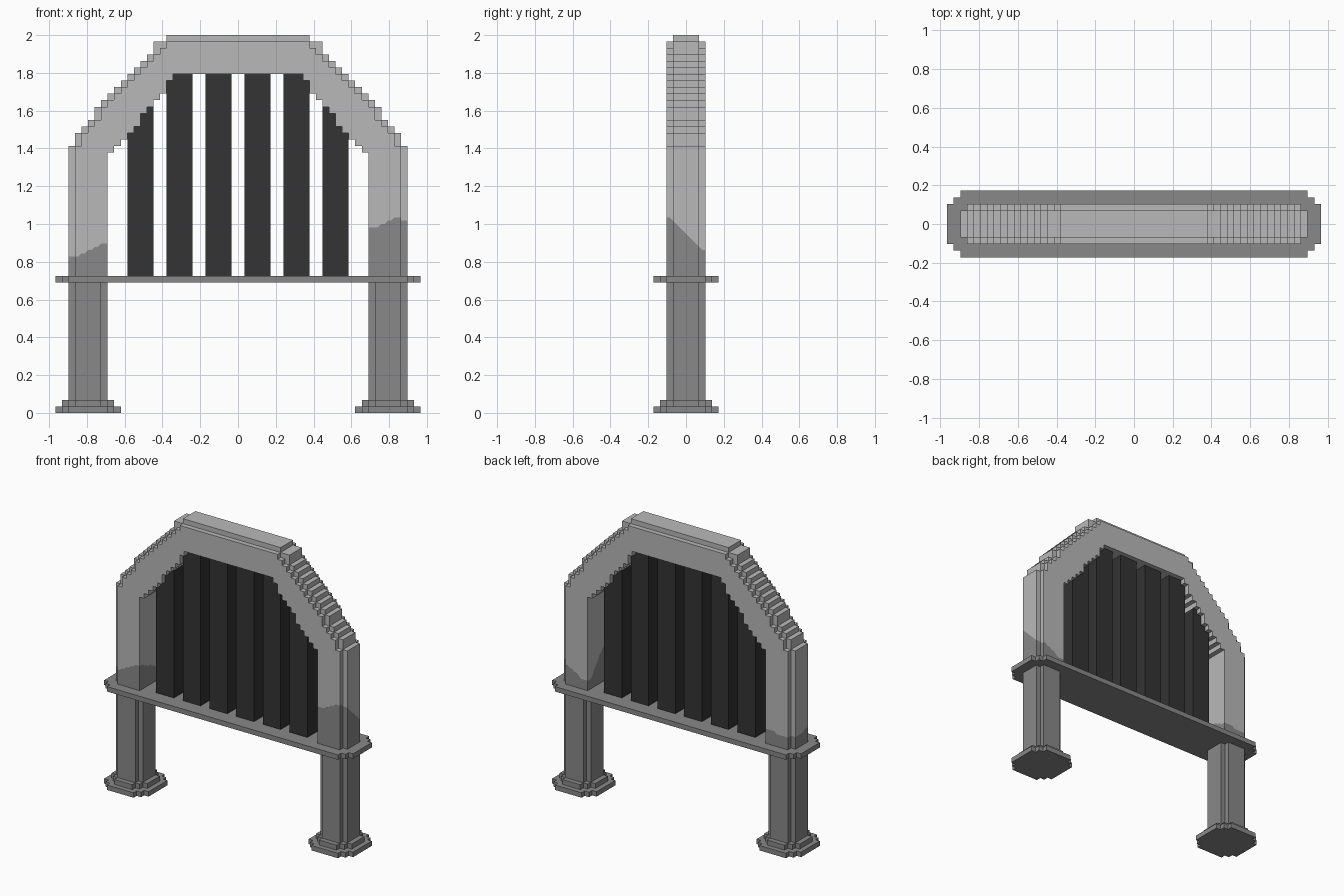
import bpy, bmesh

cube = bpy.data.objects.get("Cube")
if cube:
    bpy.data.objects.remove(cube, do_unlink=True)

U = 2 / 58  # one block unit


def material(name, value):
    m = bpy.data.materials.new(name)
    m.use_nodes = True
    col = (value, value, value, 1)
    m.diffuse_color = col
    bsdf = next(n for n in m.node_tree.nodes if n.type == 'BSDF_PRINCIPLED')
    bsdf.inputs["Base Color"].default_value = col
    bsdf.inputs["Roughness"].default_value = 0.9
    return m


LIGHT = material("light stone", 0.485)
DARK = material("dark stone", 0.25)
IRON = material("dark iron", 0.033)


def finish(name, bm, *mats):
    bmesh.ops.recalc_face_normals(bm, faces=bm.faces[:])
    me = bpy.data.meshes.new(name)
    bm.to_mesh(me)
    bm.free()
    for m in mats:
        me.materials.append(m)
    ob = bpy.data.objects.new(name, me)
    bpy.context.scene.collection.objects.link(ob)
    return ob


def extrude(bm, pts, vec):
    """Extrude a closed outline (block units) along vec."""
    f = bm.faces.new([bm.verts.new([c * U for c in p]) for p in pts])
    r = bmesh.ops.extrude_face_region(bm, geom=[f], use_keep_orig=True)
    verts = [v for v in r["geom"] if isinstance(v, bmesh.types.BMVert)]
    bmesh.ops.translate(bm, verts=verts, vec=[c * U for c in vec])


def stepped_outline(cx, hx, hy, cut):
    """Rectangle with staircase corners, seen from above."""
    quarter = []
    for i in range(cut + 1):
        quarter.append((hx - i, hy - cut + i))
        if i < cut:
            quarter.append((hx - i - 1, hy - cut + i))
    q2 = [(-x, y) for x, y in reversed(quarter)]
    pts = quarter + q2
    pts += [(-x, -y) for x, y in pts]
    return [(cx + x, y) for x, y in pts]


def slab(bm, outline, z0, z1):
    extrude(bm, [(x, y, z0) for x, y in outline], (0, 0, z1 - z0))


def box(bm, x0, x1, y, z0, z1):
    slab(bm, [(x0, -y), (x1, -y), (x1, y), (x0, y)], z0, z1)


# Legs with stepped feet
for side, s in (("right", -1), ("left", 1)):
    bm = bmesh.new()
    slab(bm, stepped_outline(s * 23, 5, 5, 2), 0, 1)
    slab(bm, stepped_outline(s * 23, 4, 4, 2), 1, 2)
    finish(side + "_foot", bm, DARK)
    bm = bmesh.new()
    slab(bm, stepped_outline(s * 23, 3, 3, 1), 2, 20)
    finish(side + "_leg", bm, DARK)

# Cross plate
bm = bmesh.new()
slab(bm, stepped_outline(0, 28, 5, 2), 20, 21)
finish("cross_plate", bm, DARK)


# Upper posts: dark stain below a wavy line, light stone above
def stain(corners, u, y):
    fi, fo, bi, bo = corners  # front inner, front outer, back inner, back outer
    t = (y + 3) / 6
    t = t * t * (3 - 2 * t)
    e = min(1, max(0, 1.6 * u - 0.2))
    return (fi + (fo - fi) * e) * (1 - t) + (bi + (bo - bi) * e) * t


POST = [(20, -3), (25, -3), (25, -2), (26, -2), (26, 2), (25, 2), (25, 3), (20, 3)]
for side, s, corners in (("right", -1, (26, 24, 24, 23.3)),
                         ("left", 1, (28.4, 30, 22.8, 25))):
    path = []
    for (x0, y0), (x1, y1) in zip(POST, POST[1:] + POST[:1]):
        n = 2 * max(abs(x1 - x0), abs(y1 - y0))
        path += [(x0 + (x1 - x0) * i / n, y0 + (y1 - y0) * i / n) for i in range(n)]
    bm = bmesh.new()
    rings = [[], [], []]
    for x, y in path:
        mid = round(stain(corners, (x - 20) / 6, y) * 2) / 2
        for ring, z in zip(rings, (21, mid, 40)):
            ring.append(bm.verts.new((s * x * U, y * U, z * U)))
    for k in range(2):
        for i in range(len(path)):
            j = (i + 1) % len(path)
            f = bm.faces.new((rings[k][i], rings[k][j], rings[k + 1][j], rings[k + 1][i]))
            f.material_index = 1 - k
    bm.faces.new(rings[0]).material_index = 1
    bm.faces.new(rings[2])
    finish(side + "_post", bm, LIGHT, DARK)

# Stepped arch: top height of each column from x = -26, ceiling from x = -20
TOP = [41, 43, 44, 45, 47, 48, 49, 50, 51, 52, 53, 54, 55, 57, 57, 58]
CEIL = [40, 41, 42, 43, 44, 46, 47, 48, 49, 51, 52]
# The outer layers sit one block further in
EDGE = [min(a, b - 1) for a, b in zip(TOP, TOP[1:])]


def arch_outline(start, tops):
    left = [(start, 40)]
    for i, h in enumerate(tops):
        left += [(start + i, h), (start + i + 1, h)]
    left = left[:-1]                       # last column runs across the middle
    under = [(-19, 40)]
    for i, h in enumerate(CEIL[1:]):
        under += [(-19 + i, h), (-18 + i, h)]
    under = under[:-1]
    mirror = lambda pts: [(-x, z) for x, z in reversed(pts)]
    return left + mirror(left) + under_right(under) + mirror(under_right(under))


def under_right(under):
    return [(-x, z) for x, z in under]


bm = bmesh.new()
for y0, depth, outline in ((-2, 4, arch_outline(-26, TOP)),
                           (-3, 1, arch_outline(-25, EDGE)),
                           (2, 1, arch_outline(-25, EDGE))):
    extrude(bm, [(x, y0, z) for x, z in outline], (0, depth, 0))
finish("stepped_arch", bm, LIGHT)

# Iron bars rising into the arch
for i, x in enumerate((-17, -11, -5, 1, 7, 13)):
    bm = bmesh.new()
    box(bm, x, x + 4, 2, 21, 47.5 if i in (0, 5) else 52)
    finish("bar_%d" % (i + 1), bm, IRON)
